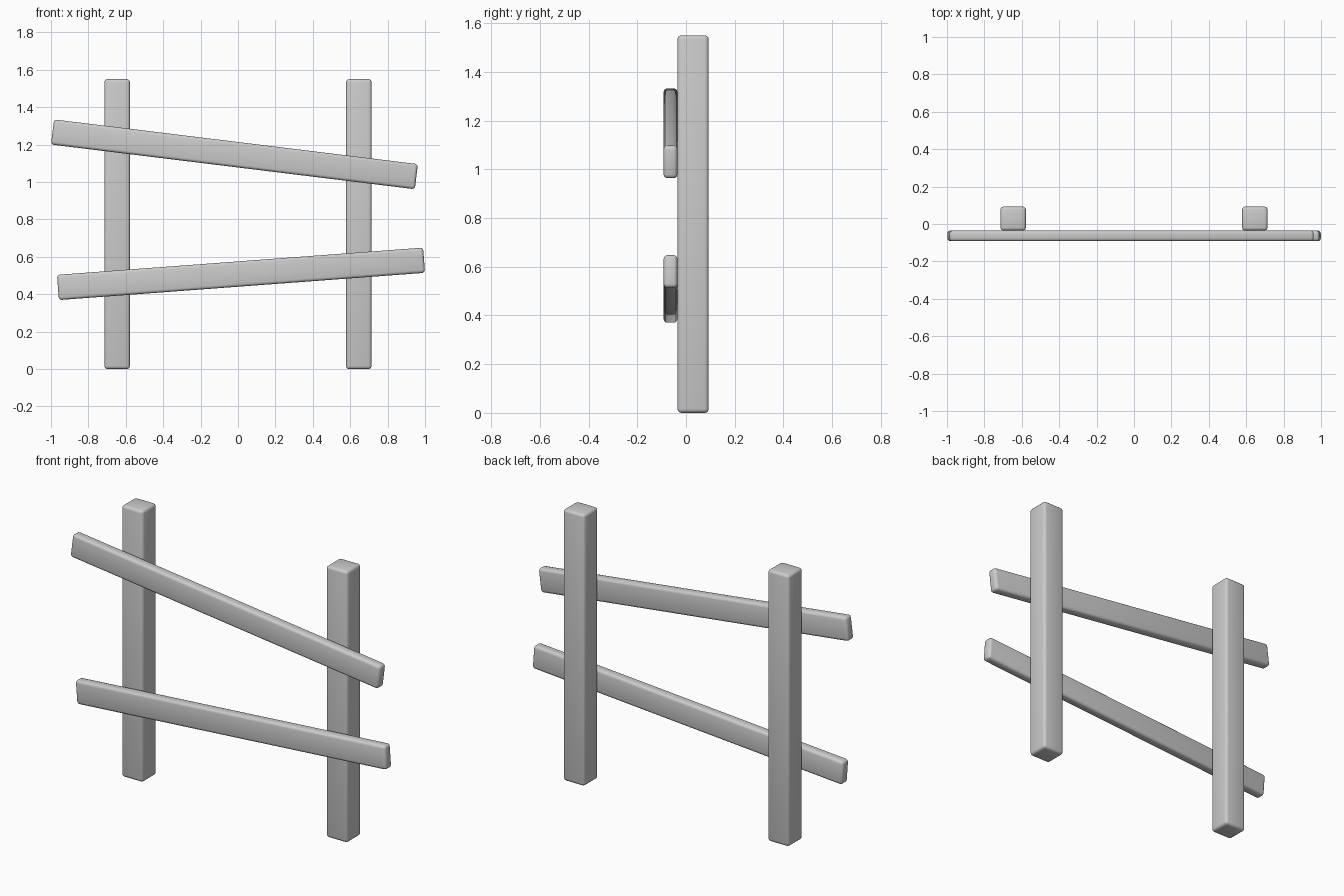
import bpy
from math import radians

if "Cube" in bpy.data.objects:
    bpy.data.objects.remove(bpy.data.objects["Cube"])


def beam(name, size, centre, tilt=0.0, bevel=0.016):
    """Rounded timber, tilted about the front-to-back axis."""
    bpy.ops.mesh.primitive_cube_add(size=1)
    ob = bpy.context.object
    ob.name = name
    ob.scale = size
    bpy.ops.object.transform_apply(location=False, rotation=False, scale=True)
    mod = ob.modifiers.new("rounded_edges", "BEVEL")
    mod.width = bevel
    mod.segments = 3
    bpy.ops.object.modifier_apply(modifier=mod.name)
    bpy.ops.object.shade_smooth_by_angle(angle=radians(35))
    ob.location = centre
    ob.rotation_euler = (0, radians(tilt), 0)
    return ob


# Upright posts
for side, x in (("left", -0.646), ("right", 0.646)):
    beam(side + "_post", (0.136, 0.128, 1.55), (x, 0.029, 0.775))

# Crooked rails nailed to the front of the posts
beam("upper_rail", (1.96, 0.057, 0.135), (-0.019, -0.0635, 1.148), tilt=7.0)
beam("lower_rail", (1.963, 0.057, 0.135), (0.016, -0.0635, 0.509), tilt=-4.25)
